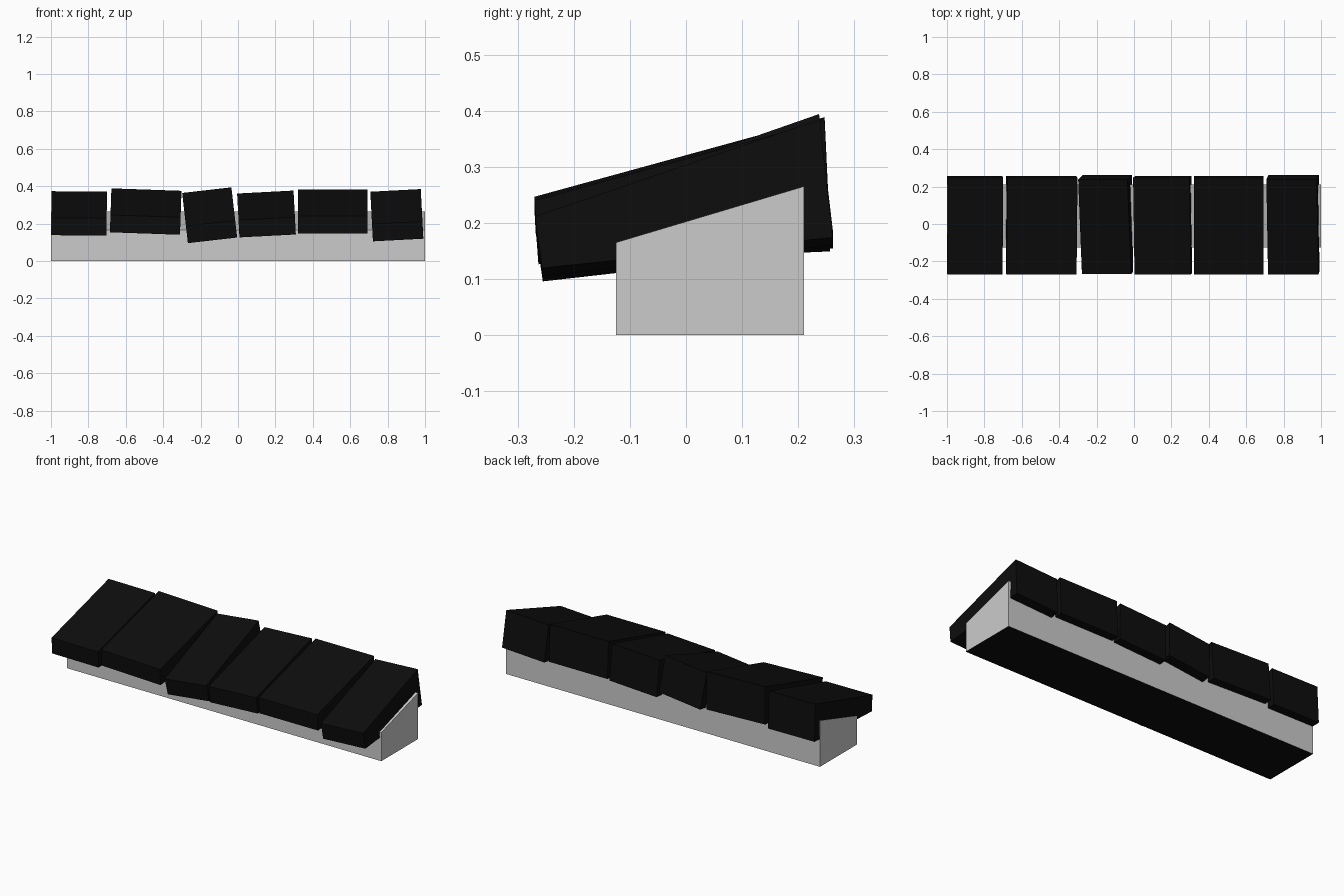
import bpy
from math import radians
from mathutils import Matrix, Vector

cube = bpy.data.objects.get("Cube")
if cube:
    bpy.data.objects.remove(cube)


def material(name, value):
    mat = bpy.data.materials.new(name)
    mat.use_nodes = True
    colour = (value, value, value, 1)
    mat.diffuse_color = colour
    mat.node_tree.nodes["Principled BSDF"].inputs["Base Color"].default_value = colour
    return mat


grey = material("light grey", 0.6)
black = material("slate black", 0.004)


def prism(name, profile, width, mats):
    """Extrude a (y, z) profile along x, centred on x = 0."""
    n = len(profile)
    verts = [(x, y, z) for x in (-width / 2, width / 2) for y, z in profile]
    faces = [tuple(reversed(range(n))), tuple(range(n, 2 * n))]
    faces += [(i, (i + 1) % n, n + (i + 1) % n, n + i) for i in range(n)]
    mesh = bpy.data.meshes.new(name)
    mesh.from_pydata(verts, [], faces)
    for mat in mats:
        mesh.materials.append(mat)
    obj = bpy.data.objects.new(name, mesh)
    bpy.context.collection.objects.link(obj)
    return obj


# Sloped base with a dark underside
base = prism("wall_base", [(-0.125, 0), (0.21, 0), (0.21, 0.265), (-0.125, 0.165)],
             2, [grey, black])
for face in base.data.polygons:
    if face.normal.z < -0.9:
        face.material_index = 1

# Row of uneven wedge-shaped slabs: centre x, width, lift, pitch, roll
slab_profile = [(-0.263, 0.137), (0.257, 0.16), (0.247, 0.372), (-0.27, 0.23)]
slabs = [
    (-0.85, 0.296, 0, 0, 0.5),
    (-0.494, 0.375, 0.01, 0, 2),
    (-0.15, 0.265, -0.009, 4, -6.5),
    (0.153, 0.302, -0.003, 0, -3),
    (0.507, 0.373, 0.01, 0, 0),
    (0.85, 0.27, -0.009, 3.5, -3),
]
pivot = Vector((0, 0, 0.24))
for i, (x, width, lift, pitch, roll) in enumerate(slabs, 1):
    slab = prism(f"roof_slab_{i}", slab_profile, width, [black])
    turn = Matrix.Rotation(radians(roll), 4, 'Y') @ Matrix.Rotation(radians(pitch), 4, 'X')
    slab.data.transform(Matrix.Translation(pivot + Vector((x, 0, lift)))
                        @ turn @ Matrix.Translation(-pivot))
